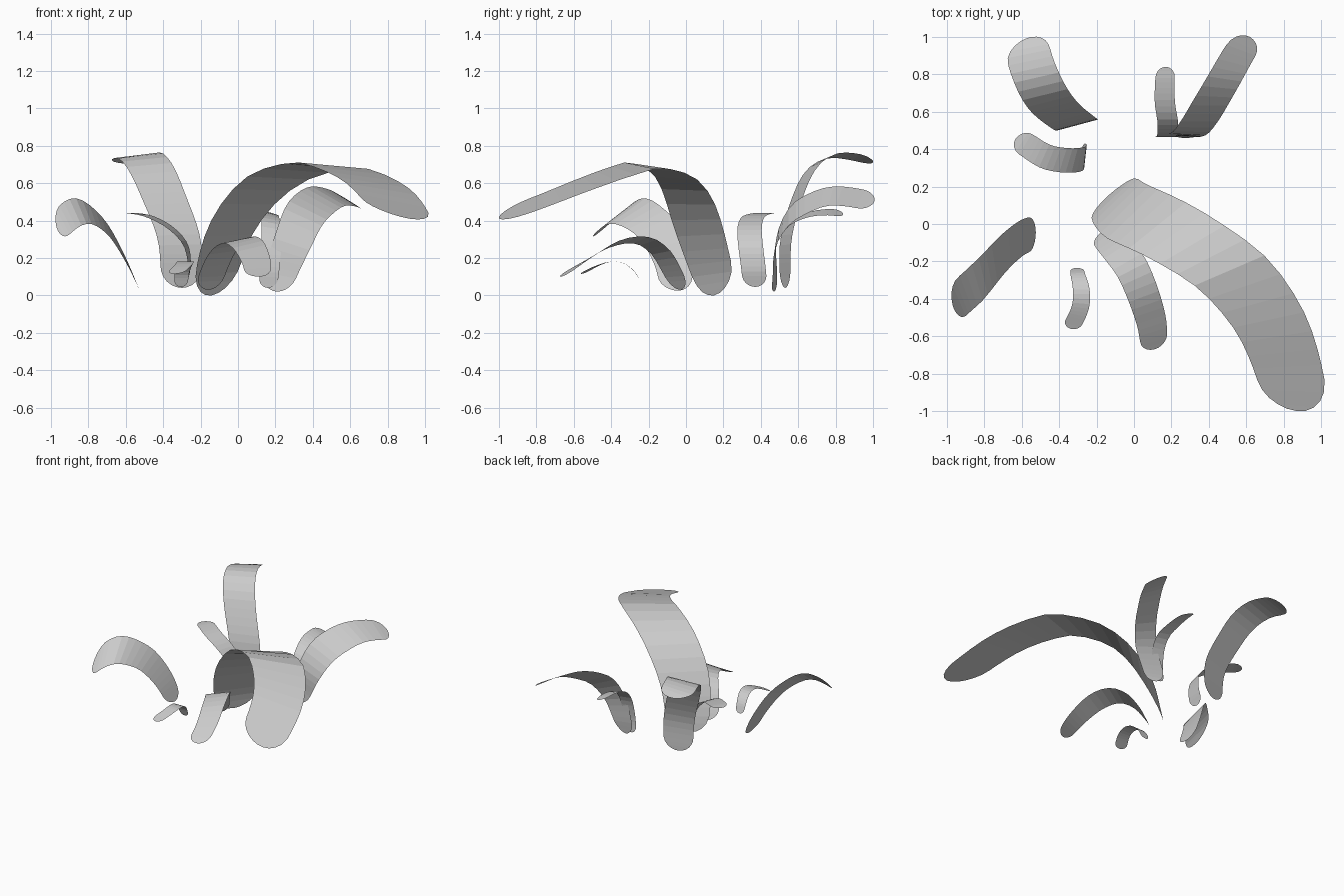
import bpy
import bmesh
import math
from mathutils import Vector

SEGMENTS = 26

if "Cube" in bpy.data.objects:
    bpy.data.objects.remove(bpy.data.objects["Cube"], do_unlink=True)

# One plain grey for every blade
grey = bpy.data.materials.new("light_grey")
grey.use_nodes = True
colour = (0.6, 0.6, 0.6, 1)
grey.diffuse_color = colour
grey.node_tree.nodes["Principled BSDF"].inputs["Base Color"].default_value = colour


def spline(points, t):
    """Smooth curve through all points, with t running from zero to one."""
    last = len(points) - 1
    i = min(int(t * last), last - 1)
    u = t * last - i
    p1, p2 = Vector(points[i]), Vector(points[i + 1])
    p0 = Vector(points[i - 1]) if i > 0 else p1 * 2 - p2
    p3 = Vector(points[i + 2]) if i + 2 <= last else p2 * 2 - p1
    m1, m2 = (p2 - p0) / 2, (p3 - p1) / 2
    return (p1 * (2 * u**3 - 3 * u**2 + 1) + m1 * (u**3 - 2 * u**2 + u)
            + p2 * (3 * u**2 - 2 * u**3) + m2 * (u**3 - u**2))


def at_length(samples, lengths, s):
    """Curve position and parameter at a given arc length."""
    for i in range(1, len(samples)):
        if s <= lengths[i] or i == len(samples) - 1:
            span = max(lengths[i] - lengths[i - 1], 1e-9)
            u = (s - lengths[i - 1]) / span
            return samples[i - 1].lerp(samples[i], u), (i - 1 + u) / (len(samples) - 1)


def blade(name, path, sides):
    """Ribbon with round ends; sides are half-width vectors along the path."""
    samples = [spline(path, i / 200) for i in range(201)]
    lengths = [0.0]
    for a, b in zip(samples, samples[1:]):
        lengths.append(lengths[-1] + (b - a).length)
    total = lengths[-1]

    bm = bmesh.new()
    rows = []
    for k in range(SEGMENTS + 1):
        # Rows crowd together at both ends to draw the round caps
        s = total * (1 - math.cos(math.pi * k / SEGMENTS)) / 2
        centre, t = at_length(samples, lengths, s)
        side = spline(sides, t)
        cap = min(1.0, min(s, total - s) / side.length)
        side = side * math.sqrt(max(0.0, 1 - (1 - cap) ** 2))
        rows.append((bm.verts.new(centre - side), bm.verts.new(centre + side)))
    for (a, b), (c, d) in zip(rows, rows[1:]):
        bm.faces.new((a, b, d, c))
    bmesh.ops.remove_doubles(bm, verts=bm.verts, dist=0.0005)
    bm.normal_update()
    if sum(f.normal.z * f.calc_area() for f in bm.faces) < 0:
        bmesh.ops.reverse_faces(bm, faces=bm.faces)
    mesh = bpy.data.meshes.new(name)
    bm.to_mesh(mesh)
    bm.free()
    mesh.materials.append(grey)
    obj = bpy.data.objects.new(name, mesh)
    bpy.context.collection.objects.link(obj)
    return obj


# Large arching blade
blade("large_front_blade",
      [(-.14, .15, 0), (-.11, .135, .13), (-.065, .09, .285), (0, .05, .415),
       (.11, 0, .55), (.26, -.08, .65), (.475, -.22, .695), (.61, -.355, .66),
       (.74, -.55, .59), (.825, -.78, .5), (.87, -1, .42)],
      [(.11, .1, .02), (.14, .13, 0), (.19, .07, -.02), (.175, -.02, -.045)])

# Tall blade at the back
blade("tall_back_blade",
      [(-.3, .53, .04), (-.315, .535, .3), (-.4, .6, .535), (-.465, .675, .68),
       (-.52, .78, .745), (-.56, .9, .74), (-.55, 1, .71)],
      [(.11, .03, 0), (.12, .03, .01), (.115, .02, .02)])

# Pair of blades at the back on the left
blade("back_left_blade",
      [(.21, .47, .02), (.22, .475, .1), (.29, .48, .28), (.35, .55, .42),
       (.41, .65, .49), (.48, .77, .53), (.56, .91, .52), (.62, 1, .49)],
      [(.08, -.02, 0), (.1, 0, -.05), (.07, -.04, -.045)])
blade("back_small_blade",
      [(.16, .47, .04), (.17, .465, .15), (.18, .49, .29), (.18, .55, .38),
       (.165, .65, .43), (.165, .76, .445), (.17, .84, .435)],
      [(.05, 0, 0), (.055, 0, -.01), (.05, 0, -.02)])

# Short blade bending outward on the right
blade("right_short_blade",
      [(-.28, .37, .045), (-.26, .36, .15), (-.28, .345, .27), (-.36, .34, .36),
       (-.47, .36, .42), (-.57, .42, .44), (-.63, .46, .44)],
      [(0, .065, 0), (.02, .065, 0), (.04, .05, 0)])

# Broad blade on the right
blade("right_broad_blade",
      [(-.525, -.045, .025), (-.6, -.075, .19), (-.69, -.15, .345),
       (-.78, -.25, .43), (-.85, -.325, .45), (-.92, -.39, .41), (-.96, -.46, .34)],
      [(0, .09, 0), (-.01, .1, .04), (-.03, .095, .07), (-.04, .08, .065)])

# Low arching blades at the front
blade("front_low_blade",
      [(-.16, -.03, .03), (-.135, -.07, .12), (-.08, -.14, .235), (-.01, -.24, .295),
       (.05, -.38, .275), (.095, -.53, .19), (.11, -.67, .1)],
      [(.07, .05, 0), (.075, .05, .01), (.08, .03, .02), (.07, .02, 0)])
blade("front_tiny_blade",
      [(-.305, -.235, .045), (-.3, -.27, .12), (-.285, -.33, .17),
       (-.28, -.4, .18), (-.295, -.47, .16), (-.34, -.56, .115)],
      [(.035, 0, 0), (.045, 0, 0), (.045, -.015, 0)])
